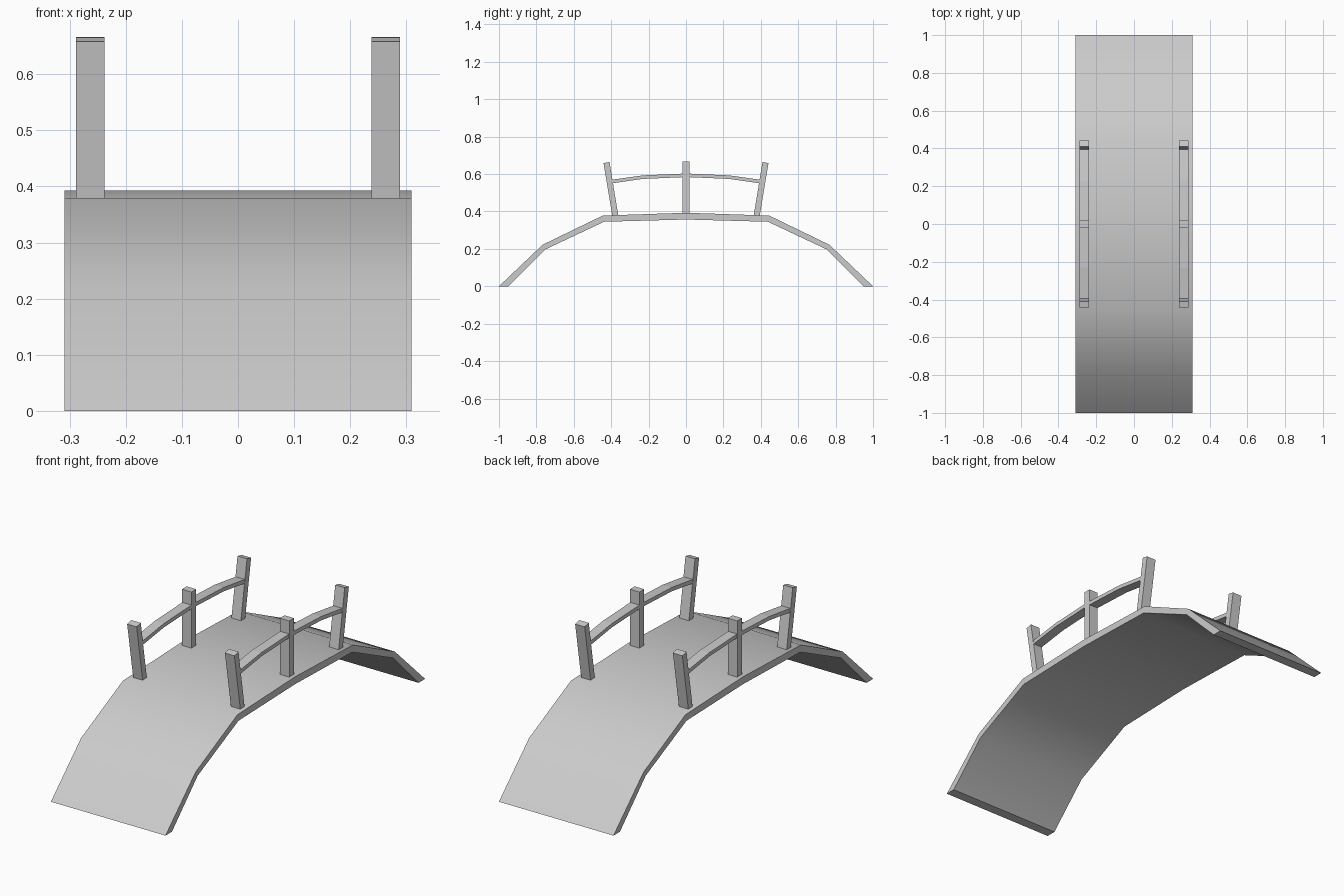
import bpy, bmesh, math

if "Cube" in bpy.data.objects:
    bpy.data.objects.remove(bpy.data.objects["Cube"])


def extrude_profile(name, pts, x0, x1):
    """Closed (y, z) outline extruded along x."""
    bm = bmesh.new()
    face = bm.faces.new([bm.verts.new((x0, y, z)) for y, z in pts])
    ext = bmesh.ops.extrude_face_region(bm, geom=[face])
    verts = [g for g in ext["geom"] if isinstance(g, bmesh.types.BMVert)]
    bmesh.ops.translate(bm, verts=verts, vec=(x1 - x0, 0, 0))
    bmesh.ops.recalc_face_normals(bm, faces=bm.faces)
    mesh = bpy.data.meshes.new(name)
    bm.to_mesh(mesh)
    bm.free()
    obj = bpy.data.objects.new(name, mesh)
    bpy.context.collection.objects.link(obj)
    return obj


def arch(top, bottom):
    """Mirror half outlines (ending at y = 0) into a full arched band."""
    full = lambda h: h + [(-y, z) for y, z in reversed(h[:-1])]
    return full(top) + full(bottom)[::-1]


# arched deck
deck = extrude_profile("deck", arch(
    [(-1, 0), (-0.767, 0.222), (-0.445, 0.378), (0, 0.393)],
    [(-0.95, 0), (-0.752, 0.197), (-0.438, 0.345), (0, 0.357)]), -0.309, 0.309)
bpy.context.view_layer.objects.active = deck
deck.select_set(True)
bpy.ops.object.shade_smooth_by_angle(angle=math.radians(30))

# posts and handrails on both sides
end_post = [(-0.394, 0.376), (-0.441, 0.658), (-0.409, 0.665), (-0.362, 0.379)]
mid_post = [(-0.018, 0.388), (-0.018, 0.666), (0.018, 0.666), (0.018, 0.388)]
rail = arch([(-0.402, 0.569), (-0.23, 0.593), (0, 0.603)],
            [(-0.399, 0.550), (-0.23, 0.574), (0, 0.584)])
for side, s in (("left", -1), ("right", 1)):
    x0, x1 = sorted((s * 0.238, s * 0.289))
    extrude_profile(f"front_post_{side}", end_post, x0, x1)
    extrude_profile(f"back_post_{side}", [(-y, z) for y, z in end_post], x0, x1)
    extrude_profile(f"middle_post_{side}", mid_post, x0, x1)
    extrude_profile(f"handrail_{side}", rail, x0 + 0.001, x1 - 0.001)
